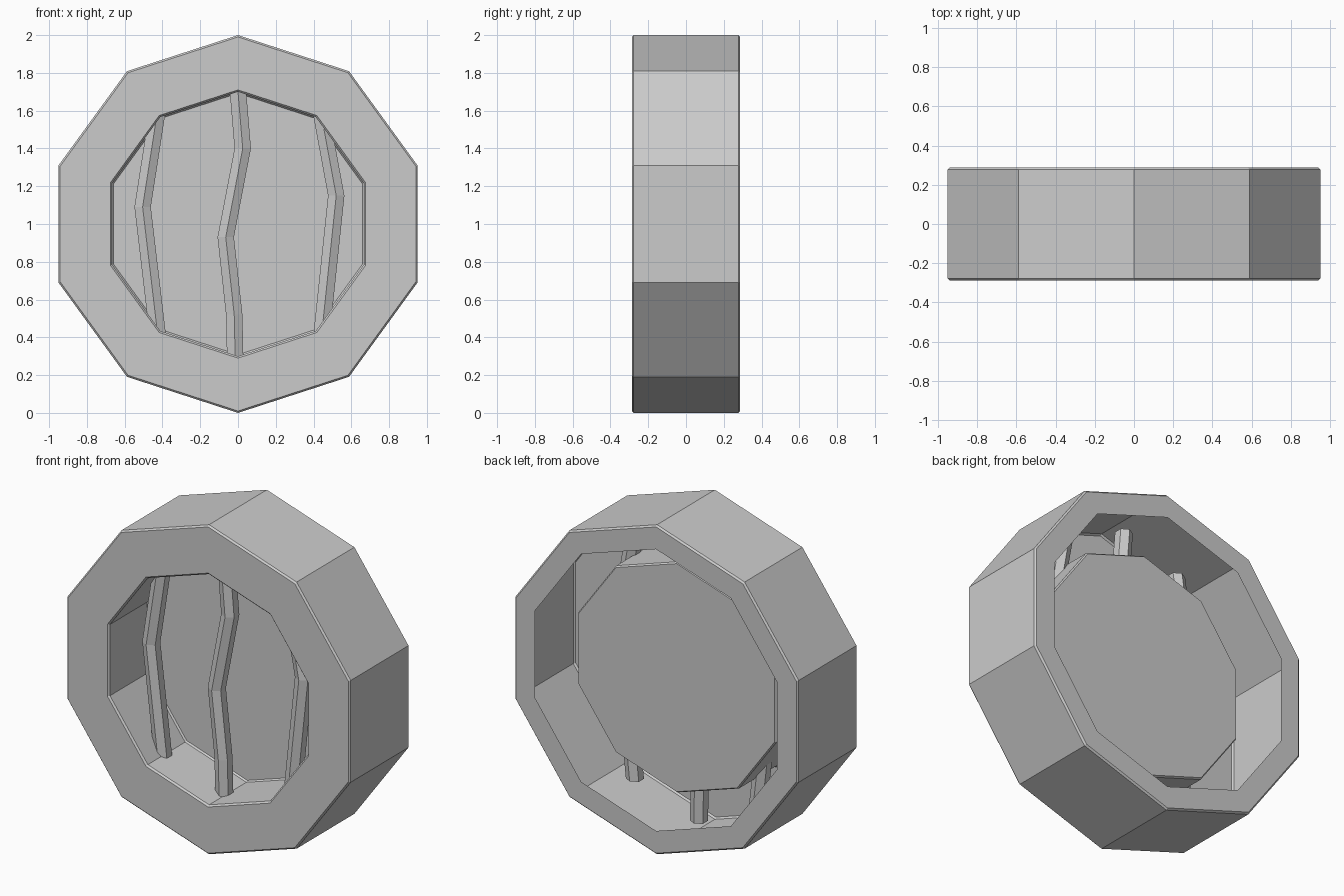
import bpy, bmesh
from math import sin, cos, pi

if "Cube" in bpy.data.objects:
    bpy.data.objects.remove(bpy.data.objects["Cube"])

def finish(name, bm):
    bmesh.ops.recalc_face_normals(bm, faces=bm.faces)
    me = bpy.data.meshes.new(name)
    bm.to_mesh(me)
    bm.free()
    ob = bpy.data.objects.new(name, me)
    bpy.context.collection.objects.link(ob)
    return ob

def decagon(bm, y, r):
    return [bm.verts.new((r * sin(k * pi / 5), y, 1 + r * cos(k * pi / 5))) for k in range(10)]

def bridge(bm, a, b):
    n = len(a)
    for i in range(n):
        bm.faces.new((a[i], a[(i + 1) % n], b[(i + 1) % n], b[i]))

# hollow shell: back lip, outer wall, front face, inner cup and its closing panel,
# as one (y, radius) profile swept round a decagon
bm = bmesh.new()
prof = [(.287, .855), (.287, .99), (.277, 1), (-.277, 1), (-.287, .99),
        (-.287, .71), (-.277, .70), (.08, .70), (.09, .692)]
rings = [decagon(bm, y, r) for y, r in prof]
for p, q in zip(rings, rings[1:]):
    bridge(bm, p, q)
bm.faces.new(rings[-1])
finish("ring_housing", bm)

# bent hexagonal bars that pass through the cup wall
def bar(name, path, r=.05, y=-.11):
    bm = bmesh.new()
    loops = [[bm.verts.new((x + r * sin(k * pi / 3), y - r * cos(k * pi / 3), z)) for k in range(6)]
             for x, z in path]
    for p, q in zip(loops, loops[1:]):
        bridge(bm, p, q)
    bm.faces.new(loops[0])
    bm.faces.new(loops[-1])
    finish(name, bm)

bar("middle_bar", [(-.01, .06), (-.02, .52), (-.065, .93), (.025, 1.4), (-.02, 1.94)])
bar("left_bar", [(-.40, .20), (-.505, 1.09), (-.395, 1.80)])
bar("right_bar", [(.42, .20), (.52, 1.15), (.40, 1.80)])
